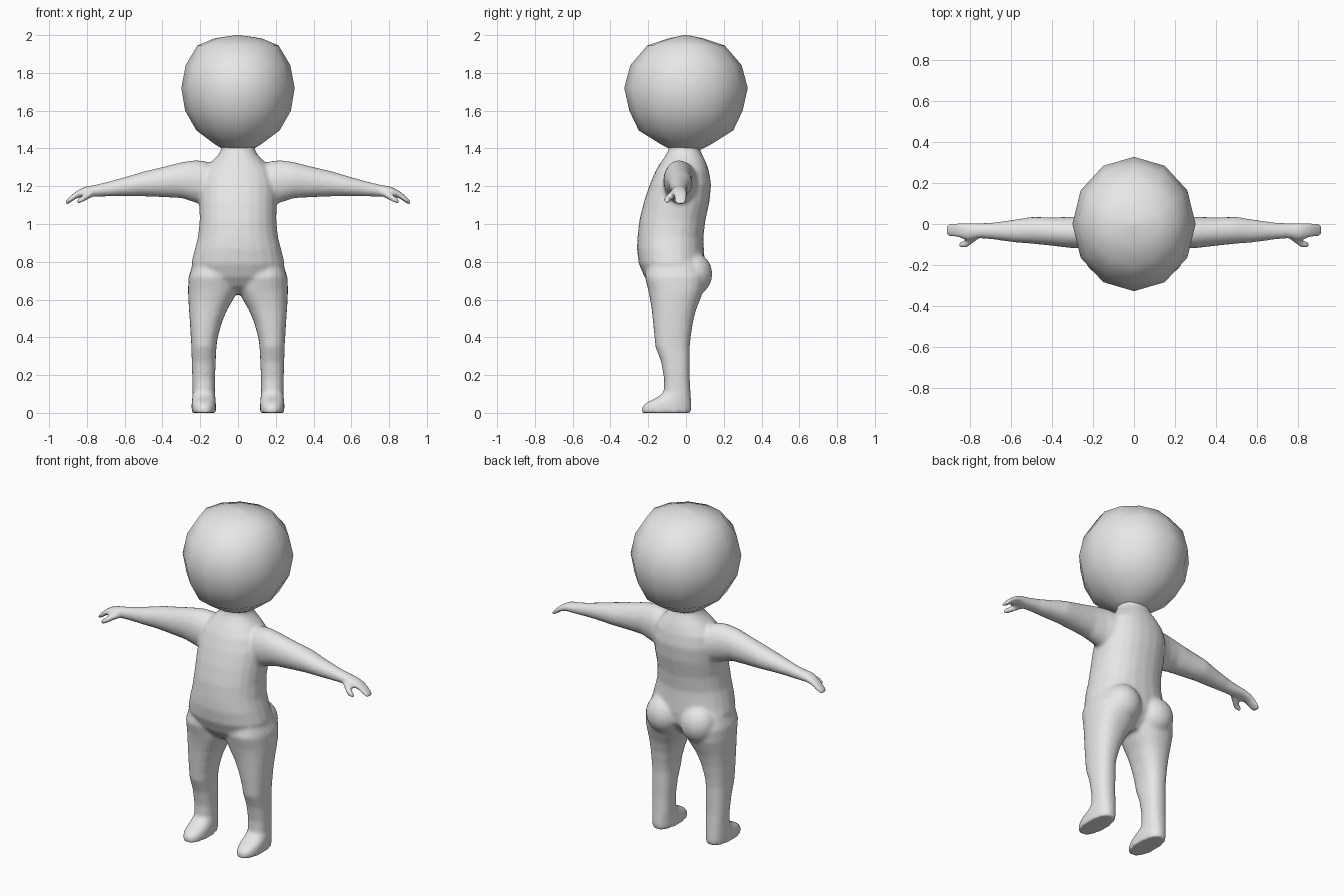
import bpy, bmesh, math
from mathutils import Vector

skin = bpy.data.materials.new("plain_grey")
skin.diffuse_color = (0.8, 0.8, 0.8, 1)


def loft(bm, rings, axis="z", side=1, segs=24, power=1.0):
    """Closed tube through rings (t, a0, a1, b0, b1).
    axis z: a = x range, b = y range.  axis x: a = y range, b = z range."""
    loops = []
    for t, a0, a1, b0, b1 in rings:
        loop = []
        for i in range(segs):
            ang = 2 * math.pi * i / segs
            c, s = math.cos(ang), math.sin(ang)
            a = (a0 + a1) / 2 + (a1 - a0) / 2 * math.copysign(abs(c) ** power, c)
            b = (b0 + b1) / 2 + (b1 - b0) / 2 * math.copysign(abs(s) ** power, s)
            p = (a, b, t) if axis == "z" else (t, a, b)
            loop.append(bm.verts.new((p[0] * side, p[1], p[2])))
        loops.append(loop)
    for l0, l1 in zip(loops, loops[1:]):
        for i in range(segs):
            j = (i + 1) % segs
            bm.faces.new((l0[i], l0[j], l1[j], l1[i]))
    bm.faces.new(loops[0][::-1])
    bm.faces.new(loops[-1])


def ball(bm, centre, radii):
    """Ellipsoid."""
    made = bmesh.ops.create_uvsphere(bm, u_segments=20, v_segments=12, radius=1)
    for v in made["verts"]:
        v.co = Vector(c + r * k for c, r, k in zip(centre, radii, v.co))


def finish(bm, name):
    bmesh.ops.recalc_face_normals(bm, faces=bm.faces)
    mesh = bpy.data.meshes.new(name)
    bm.to_mesh(mesh)
    bm.free()
    mesh.materials.append(skin)
    mesh.polygons.foreach_set("use_smooth", [True] * len(mesh.polygons))
    obj = bpy.data.objects.new(name, mesh)
    bpy.context.collection.objects.link(obj)
    return obj


# Head: coarse rounded form with twelve sides
head = bmesh.new()
loft(head, [(z, -rx, rx, -ry, ry) for z, rx, ry in (
    (1.385, 0.06, 0.06), (1.42, 0.12, 0.13), (1.495, 0.22, 0.25),
    (1.60, 0.28, 0.30), (1.72, 0.30, 0.327), (1.84, 0.277, 0.295),
    (1.945, 0.215, 0.205), (1.983, 0.125, 0.09), (2.0, 0.01, 0.01))], segs=12)
finish(head, "head")

body = bmesh.new()

# Torso and neck: height, half width, front, back
loft(body, [(z, -w, w, f, b) for z, w, f, b in (
    (0.63, 0.06, -0.12, 0.02), (0.67, 0.16, -0.18, 0.06),
    (0.72, 0.225, -0.22, 0.095), (0.79, 0.248, -0.25, 0.10),
    (0.87, 0.228, -0.26, 0.095), (0.93, 0.212, -0.257, 0.092),
    (1.02, 0.203, -0.247, 0.103), (1.12, 0.205, -0.222, 0.125),
    (1.21, 0.205, -0.192, 0.133), (1.28, 0.185, -0.162, 0.122),
    (1.325, 0.145, -0.135, 0.107), (1.36, 0.11, -0.11, 0.09),
    (1.39, 0.09, -0.093, 0.075), (1.44, 0.09, -0.09, 0.075))], power=0.9)

for side in (-1, 1):
    # Buttock
    ball(body, (0.115 * side, 0.035, 0.735), (0.11, 0.105, 0.115))

    # Leg running down into the foot
    loft(body, [
        (0.80, 0.02, 0.235, -0.20, 0.07), (0.72, 0.00, 0.262, -0.218, 0.105),
        (0.65, 0.00, 0.265, -0.20, 0.095), (0.60, 0.025, 0.263, -0.19, 0.075),
        (0.55, 0.055, 0.26, -0.182, 0.055), (0.48, 0.085, 0.255, -0.175, 0.037),
        (0.40, 0.107, 0.25, -0.167, 0.025), (0.35, 0.114, 0.247, -0.162, 0.02),
        (0.27, 0.118, 0.245, -0.132, 0.02), (0.18, 0.122, 0.242, -0.116, 0.02),
        (0.11, 0.122, 0.24, -0.118, 0.024), (0.085, 0.12, 0.242, -0.148, 0.026),
        (0.06, 0.118, 0.245, -0.20, 0.028), (0.035, 0.116, 0.246, -0.232, 0.03),
        (0.0, 0.117, 0.245, -0.236, 0.028)], side=side, power=0.85)

    # Arm, palm and drooping fingers
    loft(body, [
        (0.08, -0.10, 0.07, 1.14, 1.30), (0.18, -0.12, 0.06, 1.10, 1.335),
        (0.23, -0.12, 0.045, 1.115, 1.338), (0.30, -0.118, 0.035, 1.137, 1.327),
        (0.40, -0.106, 0.033, 1.142, 1.302), (0.50, -0.096, 0.035, 1.146, 1.278),
        (0.58, -0.09, 0.022, 1.147, 1.254), (0.68, -0.076, 0.008, 1.146, 1.226),
        (0.75, -0.07, 0.005, 1.144, 1.209), (0.81, -0.078, 0.006, 1.145, 1.198),
        (0.85, -0.069, 0.008, 1.138, 1.178), (0.88, -0.063, 0.006, 1.118, 1.155),
        (0.903, -0.06, 0.002, 1.102, 1.132), (0.915, -0.052, -0.004, 1.102, 1.118)],
        axis="x", side=side)

    # Thumb
    loft(body, [
        (0.755, -0.07, -0.03, 1.15, 1.185), (0.79, -0.10, -0.048, 1.132, 1.172),
        (0.82, -0.119, -0.077, 1.115, 1.153), (0.845, -0.118, -0.084, 1.106, 1.138),
        (0.853, -0.11, -0.09, 1.11, 1.128)], axis="x", side=side, segs=12)

# Blend all body parts into one soft skin
skin_body = finish(body, "body")
remesh = skin_body.modifiers.new("blend", "REMESH")
remesh.mode = "VOXEL"
remesh.voxel_size = 0.01
remesh.use_smooth_shade = True
soften = skin_body.modifiers.new("soften", "SMOOTH")
soften.factor = 0.5
soften.iterations = 8
